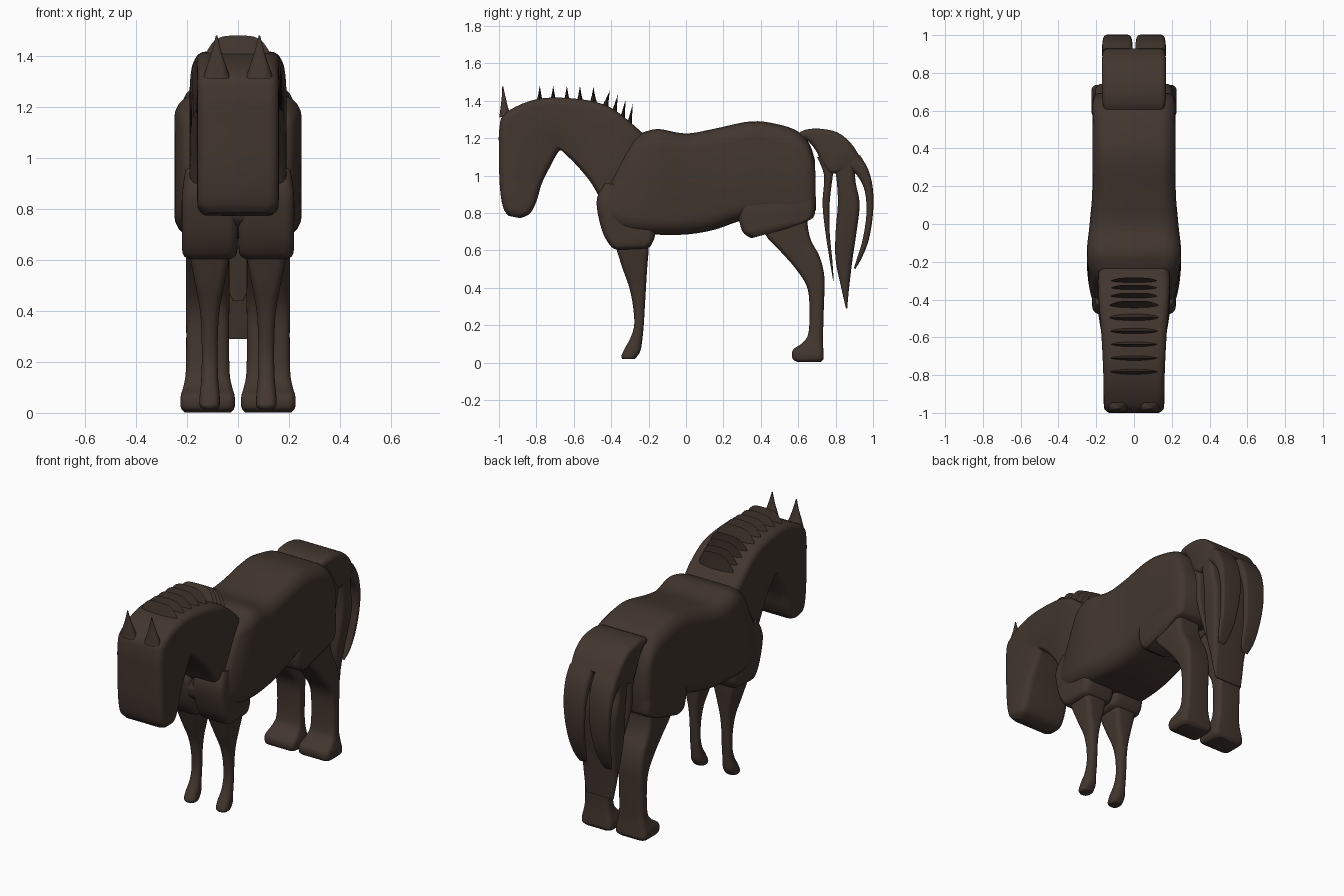
import bpy, bmesh, math
from mathutils import Vector

coat = bpy.data.materials.new("dark_brown_coat")
coat.diffuse_color = (0.056, 0.037, 0.028, 1)


def skin(name, rings, mirror=False, angle=40):
    """Join closed rings of points into a capped, smooth shaded object."""
    bm = bmesh.new()
    loops = [[bm.verts.new(p) for p in ring] for ring in rings]
    for a, b in zip(loops, loops[1:]):
        n = len(a)
        for i in range(n):
            bm.faces.new((a[i], a[(i + 1) % n], b[(i + 1) % n], b[i]))
    bm.faces.new(loops[0])
    bm.faces.new(loops[-1])
    bmesh.ops.recalc_face_normals(bm, faces=bm.faces)
    me = bpy.data.meshes.new(name)
    bm.to_mesh(me)
    bm.free()
    me.materials.append(coat)
    ob = bpy.data.objects.new(name, me)
    bpy.context.collection.objects.link(ob)
    if mirror:
        ob.modifiers.new("Mirror", 'MIRROR').use_mirror_merge = False
    bpy.ops.object.select_all(action='DESELECT')
    ob.select_set(True)
    bpy.context.view_layer.objects.active = ob
    bpy.ops.object.shade_smooth_by_angle(angle=math.radians(angle))
    return ob


def spline(rows, steps=5):
    """Catmull-Rom through rows of numbers."""
    out = []
    for i in range(len(rows) - 1):
        a, b, c, d = (Vector(rows[min(max(k, 0), len(rows) - 1)]) for k in range(i - 1, i + 3))
        for s in range(steps):
            t = s / steps
            out.append(0.5 * (2 * b + (c - a) * t + (2 * a - 5 * b + 4 * c - d) * t * t
                              + (3 * b - a - 3 * c + d) * t ** 3))
    out.append(Vector(rows[-1]))
    return out


def loft(name, rows, r=0.03, cx=0.0, mirror=False):
    """Rows are (y1, z1, y2, z2, half_width): a rounded box section between two outline points."""
    rings = []
    for y1, z1, y2, z2, hw in spline(rows):
        p, q = Vector((cx, y1, z1)), Vector((cx, y2, z2))
        mid, half = (p + q) / 2, (p - q).length / 2
        up = (p - q).normalized()
        rr = min(r, hw * 0.95, half * 0.95)
        ring = []
        for k, (sx, su) in enumerate(((1, 1), (-1, 1), (-1, -1), (1, -1))):
            for j in range(6):
                a = math.pi / 2 * (k + j / 5)
                x = sx * (hw - rr) + rr * math.cos(a)
                u = su * (half - rr) + rr * math.sin(a)
                ring.append(mid + up * u + Vector((x, 0, 0)))
        rings.append(ring)
    return skin(name, rings, mirror)


# Barrel of the body, slanted at the shoulder
loft("body", [
    (-.285, 1.18, -.475, .82, .19), (-.26, 1.215, -.45, .75, .215), (-.21, 1.237, -.34, .70, .24),
    (-.14, 1.248, -.18, .685, .25), (0, 1.225, 0, .685, .235), (.15, 1.25, .15, .71, .222),
    (.35, 1.29, .30, .76, .22), (.5, 1.272, .45, .78, .22), (.6, 1.235, .58, .77, .22),
    (.66, 1.17, .665, .77, .215), (.69, 1.08, .695, .82, .19)], r=.09)

# Head and neck in one bent loft
loft("head_and_neck", [
    (-.95, .785, -.885, .772, .135), (-.972, .815, -.835, .797, .157), (-.987, .87, -.80, .86, .16),
    (-.997, .97, -.77, .96, .16), (-1, 1.12, -.72, 1.06, .16), (-.998, 1.25, -.69, 1.115, .16),
    (-.965, 1.335, -.67, 1.135, .16), (-.8, 1.408, -.64, 1.11, .163), (-.6, 1.412, -.58, 1.05, .172),
    (-.42, 1.372, -.51, .965, .185), (-.28, 1.27, -.45, .87, .19), (-.2, 1.19, -.36, .8, .18)], r=.04)

# Ears
loft("ear", [
    (-.998, 1.31, -.935, 1.33, .052), (-.992, 1.36, -.95, 1.36, .038),
    (-.985, 1.42, -.965, 1.42, .018), (-.982, 1.48, -.978, 1.48, .003)], cx=.084, mirror=True)

# Mane: a row of thin ridges, the rear ones leaning back
ridges = [(-.782, 1.48, -.782), (-.71, 1.48, -.71), (-.637, 1.48, -.637), (-.567, 1.48, -.567),
          (-.495, 1.475, -.495), (-.435, 1.455, -.407), (-.39, 1.432, -.364),
          (-.347, 1.408, -.322), (-.31, 1.385, -.284)]
for n, (base_y, tip_z, tip_y) in enumerate(ridges):
    base_z = min(1.40, 1.40 - 1.0 * max(0, base_y + .46)) - .015
    rings = []
    for i in range(17):
        t = i / 8 - 1
        f = 1 - 0.97 * t ** 4
        w = .02 * math.sqrt(1.02 - t * t)
        h = (tip_z - base_z) * f
        lean = (tip_y - base_y) * f
        x = .135 * t
        rings.append([(x, base_y - w, base_z - .02), (x, base_y - w, base_z),
                      (x, base_y + lean * .45 - w * .45, base_z + h * .45),
                      (x, base_y + lean, base_z + h),
                      (x, base_y + lean * .45 + w * .45, base_z + h * .45),
                      (x, base_y + w, base_z), (x, base_y + w, base_z - .02)])
    skin("mane_ridge_%d" % (n + 1), rings)

# Shoulder blocks above the front legs
loft("front_shoulder", [
    (-.44, .96, -.2, .93, .095), (-.478, .86, -.18, .8, .109), (-.45, .71, -.165, .69, .109),
    (-.405, .625, -.185, .63, .106), (-.37, .603, -.205, .61, .085)], r=.04, cx=.111, mirror=True)

# Front legs
loft("front_leg", [
    (-.39, .66, -.2, .66, .078), (-.37, .6, -.2, .6, .075), (-.338, .5, -.208, .5, .056),
    (-.303, .4, -.214, .4, .038), (-.283, .3, -.22, .3, .032), (-.277, .2, -.226, .2, .031),
    (-.298, .13, -.235, .11, .034), (-.325, .08, -.245, .06, .039), (-.345, .035, -.268, .025, .039),
    (-.34, .018, -.28, .018, .032)], r=.03, cx=.111, mirror=True)

# Haunch blocks above the hind legs
loft("haunch", [
    (.30, .95, .69, .95, .09), (.283, .8, .692, .85, .1), (.29, .735, .685, .785, .1),
    (.31, .69, .65, .757, .1), (.35, .665, .56, .722, .09)], r=.04, cx=.119, mirror=True)

# Hind legs with broad hooves
loft("hind_leg", [
    (.44, .76, .66, .82, .082), (.425, .685, .65, .745, .085), (.50, .60, .668, .655, .085),
    (.58, .51, .715, .565, .085), (.645, .41, .74, .455, .085), (.66, .3, .737, .3, .084),
    (.655, .16, .733, .16, .086), (.625, .107, .733, .10, .095), (.572, .068, .735, .05, .106),
    (.57, .02, .735, .02, .105), (.6, .002, .72, .002, .09)], r=.03, cx=.119, mirror=True)

# Tail: arched dock splitting into strands
loft("tail_dock", [
    (.58, 1.215, .6, 1.16, .15), (.64, 1.245, .635, 1.195, .165), (.72, 1.25, .69, 1.14, .17),
    (.81, 1.23, .735, 1.05, .17), (.88, 1.175, .77, 1.01, .17), (.93, 1.10, .83, 1.02, .165)],
    r=.03)
loft("tail_inner_strand", [
    (.80, 1.09, .70, 1.10, .165), (.785, 1.0, .738, 1.0, .16), (.768, .85, .73, .85, .145),
    (.768, .7, .745, .7, .11), (.782, .55, .768, .55, .07), (.79, .44, .786, .44, .02)], r=.02)
loft("tail_middle_strand", [
    (.91, 1.1, .79, 1.06, .165), (.905, .98, .805, .98, .165), (.928, .85, .812, .85, .16),
    (.912, .7, .80, .7, .145), (.89, .55, .80, .55, .125), (.872, .4, .83, .4, .11),
    (.862, .29, .855, .29, .095)], r=.03)
loft("tail_outer_strand", [
    (.93, 1.11, .86, 1.05, .08), (.975, 1.03, .915, 1.0, .08), (.999, .93, .955, .92, .076),
    (1, .8, .965, .8, .068), (.978, .66, .945, .66, .055), (.94, .56, .915, .56, .042),
    (.905, .5, .898, .505, .022)], r=.025, cx=.088, mirror=True)
